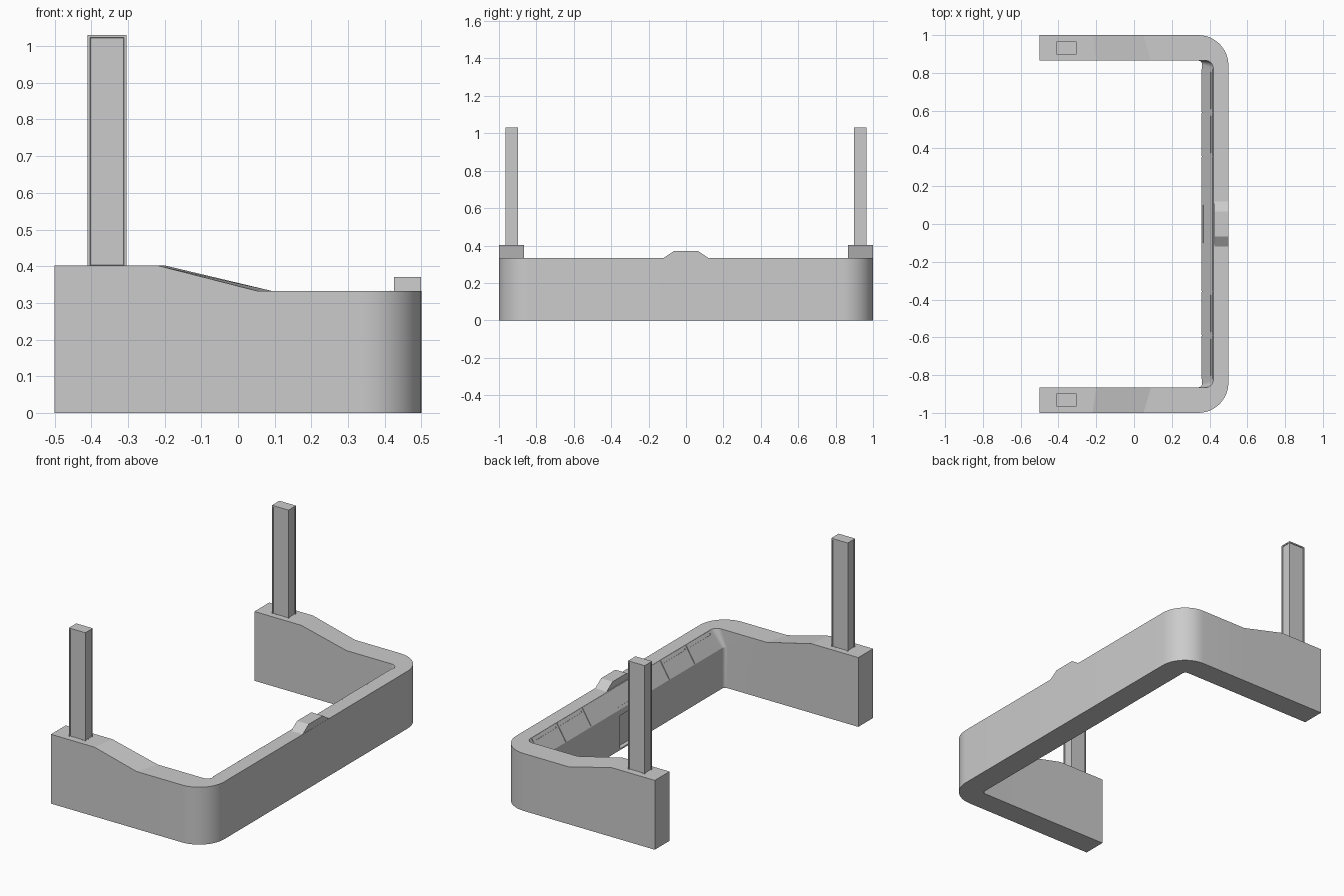
import bpy, bmesh, math
from mathutils import Vector

if "Cube" in bpy.data.objects:
    bpy.data.objects.remove(bpy.data.objects["Cube"])


def finish(name, bm):
    bmesh.ops.recalc_face_normals(bm, faces=bm.faces)
    mesh = bpy.data.meshes.new(name)
    bm.to_mesh(mesh)
    bm.free()
    obj = bpy.data.objects.new(name, mesh)
    bpy.context.collection.objects.link(obj)
    return obj


def loft(name, sections):
    bm = bmesh.new()
    rings = [[bm.verts.new(p) for p in s] for s in sections]
    n = len(rings[0])
    for a, b in zip(rings, rings[1:]):
        for i in range(n):
            j = (i + 1) % n
            bm.faces.new((a[i], a[j], b[j], b[i]))
    bm.faces.new(rings[0])
    bm.faces.new(rings[-1])
    return finish(name, bm)


def box(name, lo, hi):
    (x0, y0, z0), (x1, y1, z1) = lo, hi
    return loft(name, [[(x0, y0, z), (x1, y0, z), (x1, y1, z), (x0, y1, z)] for z in (z0, z1)])


def cut(target, cutter):
    cutter.hide_render = True
    cutter.hide_viewport = True
    mod = target.modifiers.new("cut", "BOOLEAN")
    mod.object = cutter
    mod.solver = "EXACT"


# U-shaped wall: cross-sections swept from the middle round to one arm end
LOW, HIGH, SLOPE = 0.333, 0.402, 0.235


def section(outer, top, inner, z):
    return [(*outer, 0), (*outer, z), (*top, z), (*inner, SLOPE), (*inner, 0)]


half = []
for k in range(13):
    a = math.radians(90 * k / 12)
    c, s = math.cos(a), math.sin(a)
    half.append(section((0.34 + 0.16 * c, 0.84 + 0.16 * s),
                        (0.38 + 0.04 * c, 0.825 + 0.04 * s),
                        (0.34 + 0.02 * c, 0.845 + 0.02 * s), LOW))
for xo, xi, z in ((0.05, 0.09, LOW), (-0.22, -0.20, HIGH), (-0.5, -0.5, HIGH)):
    half.append(section((xo, 1), (xi, 0.865), (xi, 0.865), z))
mirrored = [[(x, -y, z) for x, y, z in s] for s in reversed(half)]
wall = loft("wall", mirrored + half)
cut(wall, box("recess_cutter", (0.30, -0.09, 0.008), (0.385, 0.09, 0.2)))

# raised lug at the middle of the long wall
lug = [(-0.12, 0.32), (-0.12, LOW), (-0.065, 0.37), (0.065, 0.37), (0.12, LOW), (0.12, 0.32)]
loft("centre_lug", [[(x, y, z) for y, z in lug] for x in (0.425, 0.499)])

# thin plates on the sloped inner face, with narrow slots
down = Vector((0.36 - 0.42, 0, SLOPE - LOW))
normal = Vector((down.z, 0, -down.x)).normalized()


def plate(name, y0, y1, t0=0.01, t1=0.98, lift=0.004):
    top = Vector((0.42, 0, LOW))
    pts = [top + down * t + normal * h for t, h in
           ((t0, lift), (t1, lift), (t1, -0.004), (t0, -0.004))]
    return loft(name, [[(p.x, y, p.z) for p in pts] for y in (y0, y1)])


centre = plate("centre_plate", -0.355, 0.355, lift=0.003)
cut(centre, plate("centre_slot_cutter", -0.1, 0.1, 0.80, 0.86, 0.02))
for side in (-1, 1):
    for i, (y0, y1) in enumerate(((0.36, 0.588), (0.594, 0.82))):
        p = plate(f"side_plate_{i}_{side}", side * y0, side * y1)
        cut(p, plate(f"slot_cutter_{i}_{side}", side * (y0 + 0.015), side * (y1 - 0.015), 0.12, 0.2, 0.02))

# upright posts with recessed side panels
for side, label in ((-1, "front"), (1, "back")):
    y = 0.931 * side
    post = box(label + "_post", (-0.41, y - 0.034, 0.395), (-0.304, y + 0.034, 1.03))
    bm = bmesh.new()
    bm.from_mesh(post.data)
    sides = [f for f in bm.faces if abs(f.normal.z) < 0.1]
    bmesh.ops.inset_individual(bm, faces=sides, thickness=0.01, depth=0)
    bmesh.ops.inset_individual(bm, faces=sides, thickness=0.001, depth=-0.004)
    bm.to_mesh(post.data)
    bm.free()

# smooth the rounded corners only
bpy.ops.object.select_all(action="DESELECT")
wall.select_set(True)
bpy.context.view_layer.objects.active = wall
bpy.ops.object.shade_smooth_by_angle(angle=math.radians(12))
